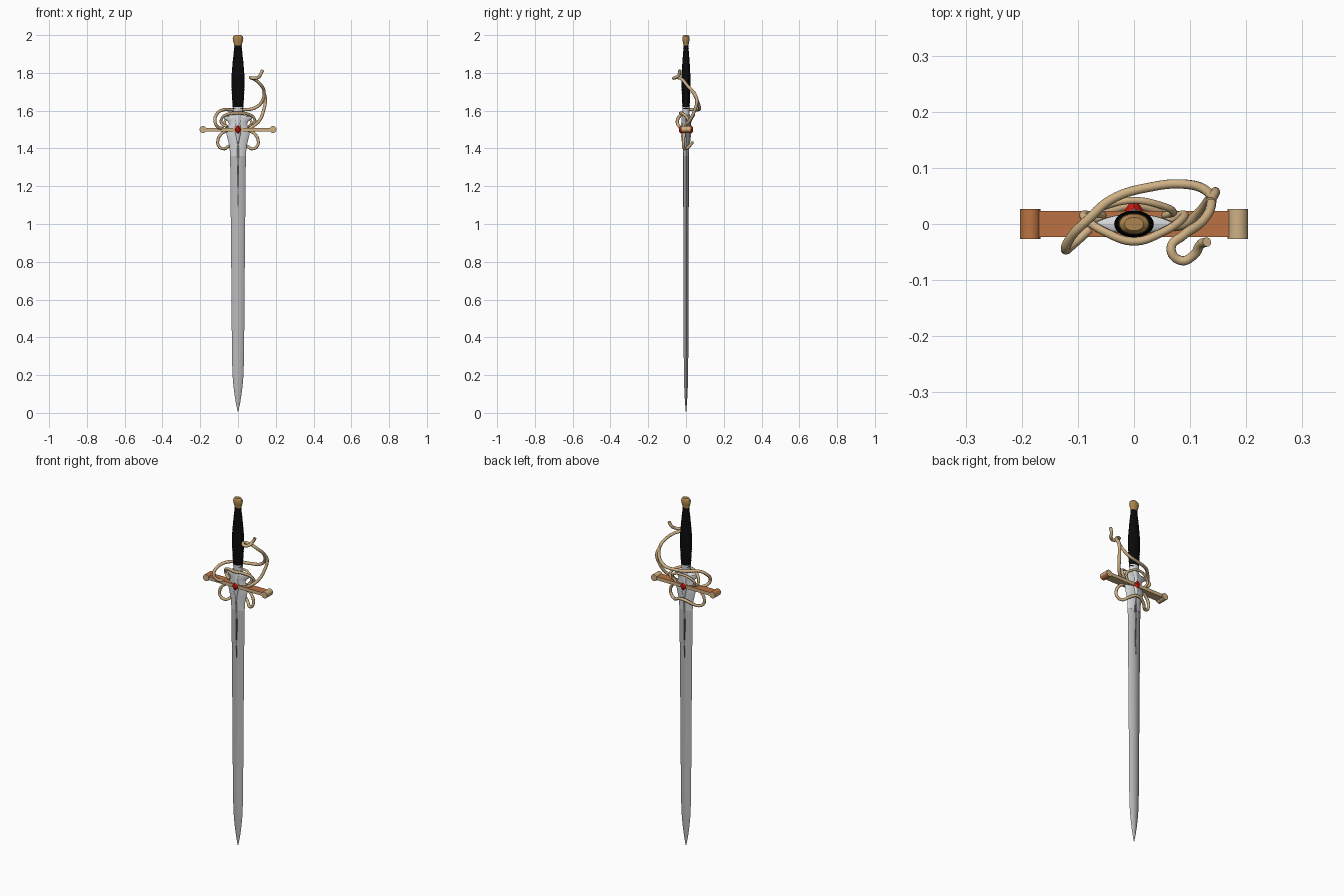
import bpy, bmesh, math
from mathutils import Vector

if "Cube" in bpy.data.objects:
    bpy.data.objects.remove(bpy.data.objects["Cube"])


def mat(name, r, g, b):
    m = bpy.data.materials.new(name)
    m.diffuse_color = (r, g, b, 1)
    m.use_nodes = True
    m.node_tree.nodes["Principled BSDF"].inputs["Base Color"].default_value = m.diffuse_color
    return m


STEEL = mat("blade steel", 0.5, 0.5, 0.51)
BRIGHT = mat("bright silver", 0.68, 0.69, 0.70)
GROOVE = mat("groove grey", 0.24, 0.24, 0.25)
DARK = mat("slot dark grey", 0.07, 0.07, 0.075)
TAN = mat("pale brass", 0.62, 0.44, 0.235)
COPPER = mat("copper brown", 0.50, 0.17, 0.055)
GOLD = mat("old gold", 0.42, 0.24, 0.075)
BLACK = mat("grip black", 0.003, 0.003, 0.003)
RED = mat("gem red", 0.65, 0.01, 0.005)


def finish(name, bm, mats, angle=35):
    bmesh.ops.recalc_face_normals(bm, faces=bm.faces)
    me = bpy.data.meshes.new(name)
    bm.to_mesh(me)
    bm.free()
    for m in mats:
        me.materials.append(m)
    ob = bpy.data.objects.new(name, me)
    bpy.context.collection.objects.link(ob)
    bpy.ops.object.select_all(action='DESELECT')
    ob.select_set(True)
    bpy.context.view_layer.objects.active = ob
    bpy.ops.object.shade_smooth_by_angle(angle=math.radians(angle))
    return ob


# Loft of elliptic (p=1) or sharp-edged lens (p=2) sections (z, half x, half y)
def loft(name, sections, m, n=24, p=1, angle=35):
    bm = bmesh.new()
    rings = []
    for z, a, b in sections:
        ring = []
        for i in range(n):
            t = 2 * math.pi * i / n
            s = math.sin(t)
            ring.append(bm.verts.new((a * math.cos(t), math.copysign(abs(s) ** p, s) * b, z)))
        rings.append(ring)
    for r, q in zip(rings, rings[1:]):
        for i in range(n):
            j = (i + 1) % n
            bm.faces.new((r[i], r[j], q[j], q[i]))
    bm.faces.new(rings[0])
    bm.faces.new(rings[-1])
    return finish(name, bm, [m], angle)


# Round bar following a smooth path
def tube(name, pts, r=0.009, mirror=False):
    cu = bpy.data.curves.new(name, 'CURVE')
    cu.dimensions = '3D'
    cu.bevel_depth = r
    cu.bevel_resolution = 3
    cu.resolution_u = 8
    cu.use_fill_caps = True
    if mirror:
        pts = pts + [(-x, y, z) for x, y, z in reversed(pts) if abs(x) > 1e-4]
    sp = cu.splines.new('BEZIER')
    sp.bezier_points.add(len(pts) - 1)
    for bp, co in zip(sp.bezier_points, pts):
        bp.co = co
        bp.handle_left_type = bp.handle_right_type = 'AUTO'
    ob = bpy.data.objects.new(name + "_path", cu)
    bpy.context.collection.objects.link(ob)
    bpy.context.view_layer.update()
    me = bpy.data.meshes.new_from_object(ob.evaluated_get(bpy.context.evaluated_depsgraph_get()))
    bpy.data.objects.remove(ob)
    bm = bmesh.new()
    bm.from_mesh(me)
    bpy.data.meshes.remove(me)
    for f in bm.faces:
        f.material_index = 0
    return finish(name, bm, [TAN], 50)


# Flat diamond or slot plate, outline (x, z), on front and back at depth y
def plates(name, outline, y, thick, m):
    for side, s in (("front", -1), ("back", 1)):
        bm = bmesh.new()
        f = bm.faces.new([bm.verts.new((x, s * y, z)) for x, z in outline])
        ext = bmesh.ops.extrude_face_region(bm, geom=[f])
        vs = [v for v in ext['geom'] if isinstance(v, bmesh.types.BMVert)]
        bmesh.ops.translate(bm, verts=vs, vec=(0, s * thick, 0))
        finish(name + "_" + side, bm, [m])


# Blade and flared base
loft("blade", [(0.005, 0.001, 0.001), (0.05, 0.011, 0.005), (0.1, 0.019, 0.008), (0.15, 0.025, 0.010),
               (0.2, 0.029, 0.011), (0.3, 0.032, 0.012), (0.8, 0.036, 0.013), (1.3, 0.041, 0.014),
               (1.42, 0.043, 0.015)], STEEL, 24, 2)
loft("blade_collar", [(1.36, 0.042, 0.0145), (1.41, 0.045, 0.016), (1.45, 0.055, 0.018), (1.475, 0.061, 0.019),
                      (1.50, 0.058, 0.019), (1.53, 0.048, 0.019), (1.545, 0.055, 0.019), (1.56, 0.075, 0.018),
                      (1.57, 0.07, 0.018), (1.578, 0.035, 0.018)], BRIGHT, 24, 1.6)
loft("langet", [(1.40, 0.002, 0.018), (1.44, 0.009, 0.023), (1.48, 0.02, 0.027), (1.50, 0.024, 0.028),
                (1.53, 0.015, 0.026), (1.56, 0.022, 0.023), (1.58, 0.03, 0.02)], BRIGHT, 20)

# Tapered groove and dark slots in the blade
plates("groove", [(-0.002, 1.09), (0.002, 1.09), (0.008, 1.42), (-0.008, 1.42)], 0.011, 0.0045, GROOVE)
for i, (z0, z1, w) in enumerate([(1.10, 1.155, 0.003), (1.19, 1.31, 0.0045), (1.35, 1.42, 0.003)]):
    plates("slot_%d" % i, [(-w * .7, z0), (w * .7, z0), (w, z1), (-w, z1)], 0.0135, 0.003, DARK)

# Cross guard: bar with rolled ends, copper on the upper faces
bm = bmesh.new()
g = bmesh.ops.create_cube(bm, size=1)
for v in g['verts']:
    v.co = Vector((v.co.x * 0.35, v.co.y * 0.047, v.co.z * 0.019 + 1.5))
for s in (-1, 1):
    g = bmesh.ops.create_cone(bm, cap_ends=True, segments=20, radius1=0.0185, radius2=0.0185, depth=0.053)
    for v in g['verts']:
        x, y, z = v.co
        v.co = (x + s * 0.185, z, y + 1.5)
bmesh.ops.recalc_face_normals(bm, faces=bm.faces)
for f in bm.faces:
    f.material_index = 1 if f.normal.z > 0.4 else 0
finish("cross_guard", bm, [TAN, COPPER])

# Red gems, faceted
for side, s in (("front", -1), ("back", 1)):
    bm = bmesh.new()
    base = [bm.verts.new((x, s * 0.022, z + 1.5)) for x, z in
            [(0.018, 0), (0.01, 0.016), (0, 0.026), (-0.01, 0.016), (-0.018, 0),
             (-0.01, -0.016), (0, -0.026), (0.01, -0.016)]]
    top = [bm.verts.new((v.co.x * .5, s * 0.036, (v.co.z - 1.5) * .5 + 1.5)) for v in base]
    bm.faces.new(base)
    bm.faces.new(top)
    for i in range(8):
        j = (i + 1) % 8
        bm.faces.new((base[i], base[j], top[j], top[i]))
    finish("gem_" + side, bm, [RED], 10)

# Neck, ribbed grip and pommel
loft("neck", [(1.57, 0.03, 0.02), (1.585, 0.024, 0.017), (1.60, 0.026, 0.019), (1.62, 0.028, 0.02)], BRIGHT)
grip = []
for i in range(81):
    t = i / 80
    w = 0.027 + 0.0075 * math.sin(math.pi * min(1, t * 1.05 + 0.02)) - 0.007 * max(0, t - 0.5) * 2
    w += 0.0008 * math.cos(i * math.pi / 2)
    grip.append((1.61 + 0.335 * t, w, w * 0.68))
loft("grip", grip, BLACK, 28, 1, 60)
loft("pommel", [(1.935, 0.019, 0.013), (1.95, 0.02, 0.014), (1.965, 0.025, 0.017), (1.98, 0.028, 0.019),
                (1.992, 0.026, 0.018), (2.0, 0.017, 0.012)], GOLD)

# Swept hilt bars
tube("knuckle_bow", [(-0.08, -0.01, 1.505), (-0.108, -0.035, 1.515), (-0.122, -0.046, 1.545),
                     (-0.11, -0.02, 1.585), (-0.083, 0.007, 1.603), (-0.04, 0.044, 1.605),
                     (0.03, 0.066, 1.605), (0.09, 0.071, 1.615), (0.128, 0.06, 1.65),
                     (0.138, 0.036, 1.70), (0.122, 0.005, 1.735), (0.088, -0.02, 1.765),
                     (0.066, -0.043, 1.775), (0.083, -0.065, 1.772), (0.106, -0.056, 1.775),
                     (0.118, -0.037, 1.79), (0.13, -0.032, 1.815)], 0.0085)
tube("side_bow", [(0.136, 0.04, 1.70), (0.145, 0.057, 1.66), (0.135, 0.045, 1.60),
                  (0.115, 0.02, 1.55), (0.09, 0.0, 1.525), (0.06, -0.005, 1.505)], 0.0085)
tube("front_ring", [(0.06, 0.005, 1.515), (0.088, 0.017, 1.535), (0.085, 0.008, 1.56), (0.05, -0.015, 1.583),
                    (0, -0.031, 1.587)], 0.0075, True)
tube("back_ring", [(0.055, 0.015, 1.51), (0.07, 0.022, 1.54), (0.045, 0.034, 1.565), (0, 0.042, 1.575)],
     0.0065, True)
tube("lower_ring", [(0.055, -0.005, 1.497), (0.09, -0.01, 1.475), (0.107, -0.013, 1.44), (0.1, -0.013, 1.41),
                    (0.075, -0.005, 1.398), (0.052, 0.015, 1.41), (0.025, 0.029, 1.425),
                    (0, 0.033, 1.43)], 0.008, True)
